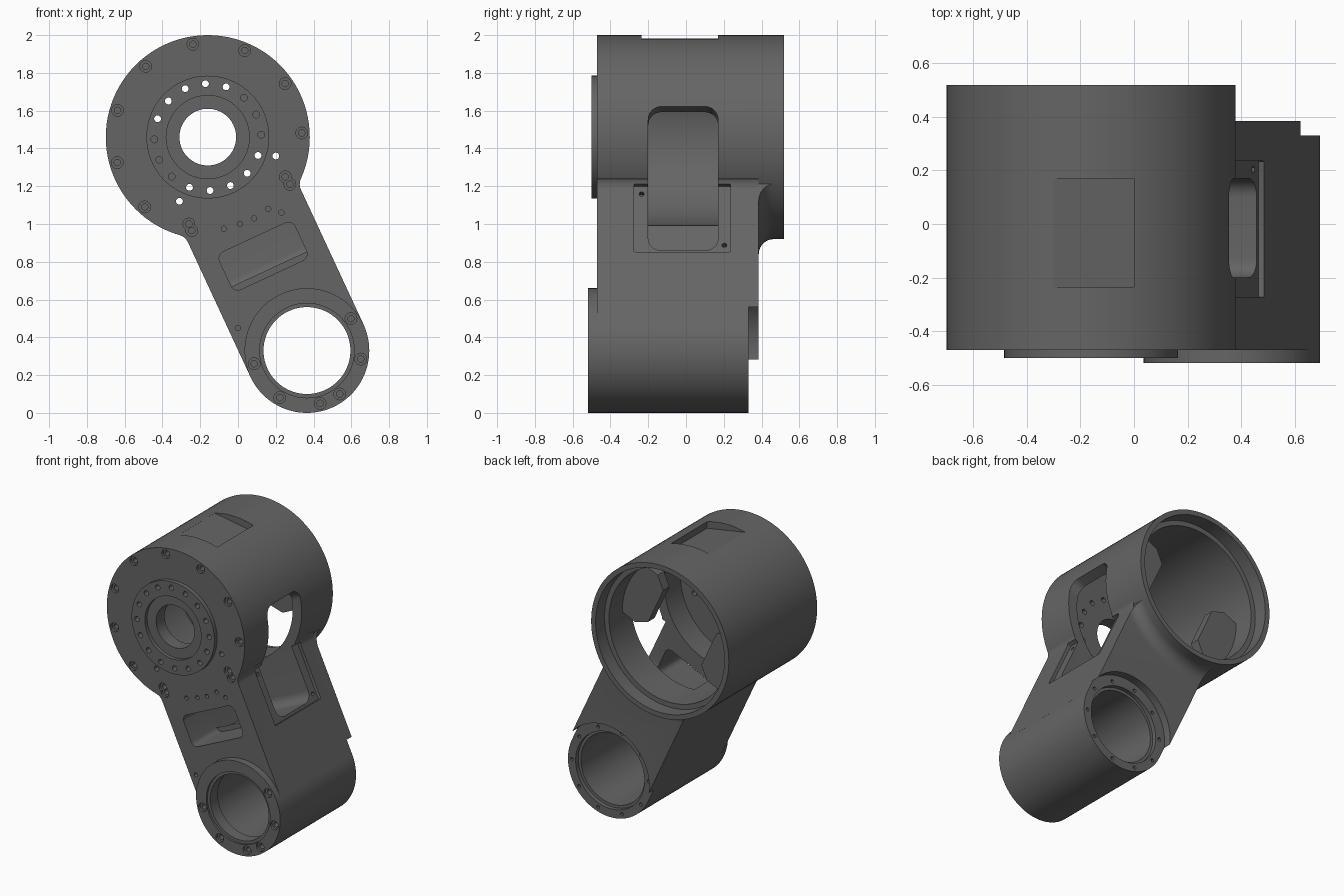
import bpy, bmesh
from math import sin, cos, pi, radians, sqrt, atan2
from mathutils import Vector

if "Cube" in bpy.data.objects:
    bpy.data.objects.remove(bpy.data.objects["Cube"])

# Layout: the arm runs from the large housing axis to the small one
BIG, SMALL = Vector((-0.16, 1.46)), Vector((0.365, 0.33))
R, H = 0.54, 0.33
L = (SMALL - BIG).length
D = (SMALL - BIG).normalized()
P = Vector((-D.y, D.x))

metal = bpy.data.materials.new("dark grey metal")
metal.use_nodes = True
grey = (0.13, 0.13, 0.13, 1)
metal.diffuse_color = grey
metal.node_tree.nodes["Principled BSDF"].inputs["Base Color"].default_value = grey


def at(s, p):
    """Point in the front plane: s along the arm, p across it."""
    return BIG + D * s + P * p


def front(a, b, c):
    return (a, c, b)


def side(a, b, c):
    q = at(a, c)
    return (q.x, b, q.y)


def circle(centre, r, n=96):
    return [(centre[0] + r * cos(2 * pi * i / n), centre[1] + r * sin(2 * pi * i / n)) for i in range(n)]


def rounded(a0, a1, b0, b1, r, n=8):
    pts = []
    corners = [(a1 - r, b1 - r), (a0 + r, b1 - r), (a0 + r, b0 + r), (a1 - r, b0 + r)]
    for k, (a, b) in enumerate(corners):
        for i in range(n + 1):
            t = (k + i / n) * pi / 2
            pts.append((a + r * cos(t), b + r * sin(t)))
    return pts


def finish(bm, name):
    bmesh.ops.recalc_face_normals(bm, faces=bm.faces)
    me = bpy.data.meshes.new(name)
    bm.to_mesh(me)
    bm.free()
    ob = bpy.data.objects.new(name, me)
    bpy.context.collection.objects.link(ob)
    me.materials.append(metal)
    return ob


def prism(loops, lo, hi, frame=front, name="cutter"):
    bm = bmesh.new()
    for pts in loops:
        a = [bm.verts.new(frame(x, y, lo)) for x, y in pts]
        b = [bm.verts.new(frame(x, y, hi)) for x, y in pts]
        bm.faces.new(a)
        bm.faces.new(b)
        for i in range(len(a)):
            j = (i + 1) % len(a)
            bm.faces.new((a[i], a[j], b[j], b[i]))
    return finish(bm, name)


def lathe(profile, centre, n=96):
    """Ring swept from a closed (radius, y) profile."""
    bm = bmesh.new()
    rings = []
    for i in range(n):
        t = 2 * pi * i / n
        rings.append([bm.verts.new((centre.x + r * cos(t), y, centre.y + r * sin(t))) for r, y in profile])
    for i in range(n):
        a, b = rings[i], rings[(i + 1) % n]
        for j in range(len(a)):
            k = (j + 1) % len(a)
            bm.faces.new((a[j], a[k], b[k], b[j]))
    return finish(bm, "fillet")


def combine(target, other, op="DIFFERENCE"):
    other.hide_render = True
    mod = target.modifiers.new("bool", "BOOLEAN")
    mod.operation, mod.solver, mod.object = op, "EXACT", other
    bpy.context.view_layer.objects.active = target
    bpy.ops.object.modifier_apply(modifier=mod.name)
    bpy.data.objects.remove(other)


def drill(target, spots, r, lo, hi, n=20):
    combine(target, prism([circle(c, r, n) for c in spots], lo, hi))


# Arm outline with concave fillets where it meets the large housing
f = 0.07
fs = sqrt((R + f) ** 2 - (H + f) ** 2)
turn = atan2(H + f, fs)
half = [(0, 0.3), (0.99 * R * cos(turn), 0.99 * R * sin(turn))]
for i in range(9):
    t = pi + turn + (pi / 2 - turn) * i / 8
    half.append((fs + f * cos(t), H + f + f * sin(t)))
half.append((L, H))
outline = [at(s, p) for s, p in half] + [at(s, -p) for s, p in reversed(half)]
arm = prism([outline], -0.47, 0.385)
combine(arm, prism([circle(SMALL, 0.345)], 0.33, 0.6))

# Curved blend between the arm's back and the large housing
g = 0.08
profile = [(0.4, 0.465), (0.4, 0.36), (R + g, 0.36)]
profile += [(R + g - g * sin(t), 0.385 + g - g * cos(t)) for t in [pi / 2 * i / 8 for i in range(9)]]
blend = lathe(profile, BIG)
combine(blend, prism([[at(0.2, H), at(1, H), at(1, -H), at(0.2, -H)]], 0.3, 0.6), "INTERSECT")

# Housing bodies joined into one casting
body = prism([circle(BIG, R)], -0.47, 0.52, name="arm_housing")
for part in (arm, blend, prism([circle(SMALL, H)], -0.52, 0.33), prism([circle(BIG, 0.325)], -0.5, -0.4)):
    combine(body, part, "UNION")

# Large cavity, stepped back lip, hub bore
for r, lo, hi in ((0.47, -0.38, 0.6), (0.505, 0.42, 0.6), (0.22, -0.6, -0.475), (0.15, -0.6, 0)):
    combine(body, prism([circle(BIG, r)], lo, hi))

# Stepped lower bore
for r, lo, hi in ((0.23, -0.6, 0.6), (0.25, -0.6, -0.505), (0.25, -0.42, 0.6), (0.27, 0.3, 0.6)):
    combine(body, prism([circle(SMALL, r)], lo, hi))

# Side recess, window through to the cavity, and front pocket
combine(body, prism([rounded(0.43, 0.823, -0.275, 0.235, 0.005, 2)], H - 0.022, 0.6, side))
combine(body, prism([rounded(0.07, 0.805, -0.2, 0.17, 0.07)], -0.22, 0.8, side))
pocket = [at(s, p) for s, p in rounded(0.585, 0.805, -0.22, 0.22, 0.04)]
combine(body, prism([pocket], -0.6, -0.19))

# Sloped flat sunk into the top
flat = [(-0.3, 1.981), (0, 1.93), (0, 2.1), (-0.3, 2.1)]
combine(body, prism([flat], -0.235, 0.17))

# Two inner plates either side of a slot
plate = [(-0.21, 0.48), (-0.21, 0.31), (-0.14, 0.23), (0.14, 0.23), (0.21, 0.31), (0.21, 0.48)]
for k in (1, -1):
    combine(body, prism([[at(s, k * p) for s, p in plate]], 0.2, 0.27), "UNION")


def ring(centre, r, angles):
    return [(centre.x + r * cos(radians(a)), centre.y + r * sin(radians(a))) for a in angles]


# Hub screw holes, rim bolts, small front holes
drill(body, ring(BIG, 0.283, [2.5 + 22.5 * k for k in range(16)]), 0.018, -0.6, -0.3)
rim = ring(BIG, 0.498, [2.5 + 32.2 * k for k in range(8)])
pairs = [[(-0.26, 1.0), (0.25, 1.25)], [(-0.245, 0.965), (0.275, 1.21)]]
lower = ring(SMALL, 0.288, [36, -9, -53, -76, -120, 194])
for spots, face in ((rim + pairs[0], -0.47), (pairs[1], -0.47), (lower, -0.52)):
    drill(body, spots, 0.031, -0.6, face + 0.018)
    drill(body, spots, 0.017, -0.6, face + 0.06)
drill(body, [(-0.075, 0.975), (0.01, 1.0), (0.085, 1.03), (0.16, 1.08), (0.23, 1.06), (0, 0.45)], 0.014, -0.6, -0.41)
drill(body, [(0.2, 1.36), (-0.31, 1.12)], 0.018, -0.6, -0.3)

# Back flange holes and side recess screws
drill(body, ring(SMALL, 0.3, [36 * k for k in range(10)]), 0.012, 0.28, 0.6, 12)
screws = [circle(c, 0.013, 12) for c in ((0.475, -0.235), (0.775, 0.203))]
combine(body, prism(screws, H - 0.06, 0.6, side))

# Smooth round walls, sharp rims
bpy.ops.object.select_all(action="DESELECT")
body.select_set(True)
bpy.context.view_layer.objects.active = body
bpy.ops.object.shade_smooth_by_angle(angle=radians(30))
